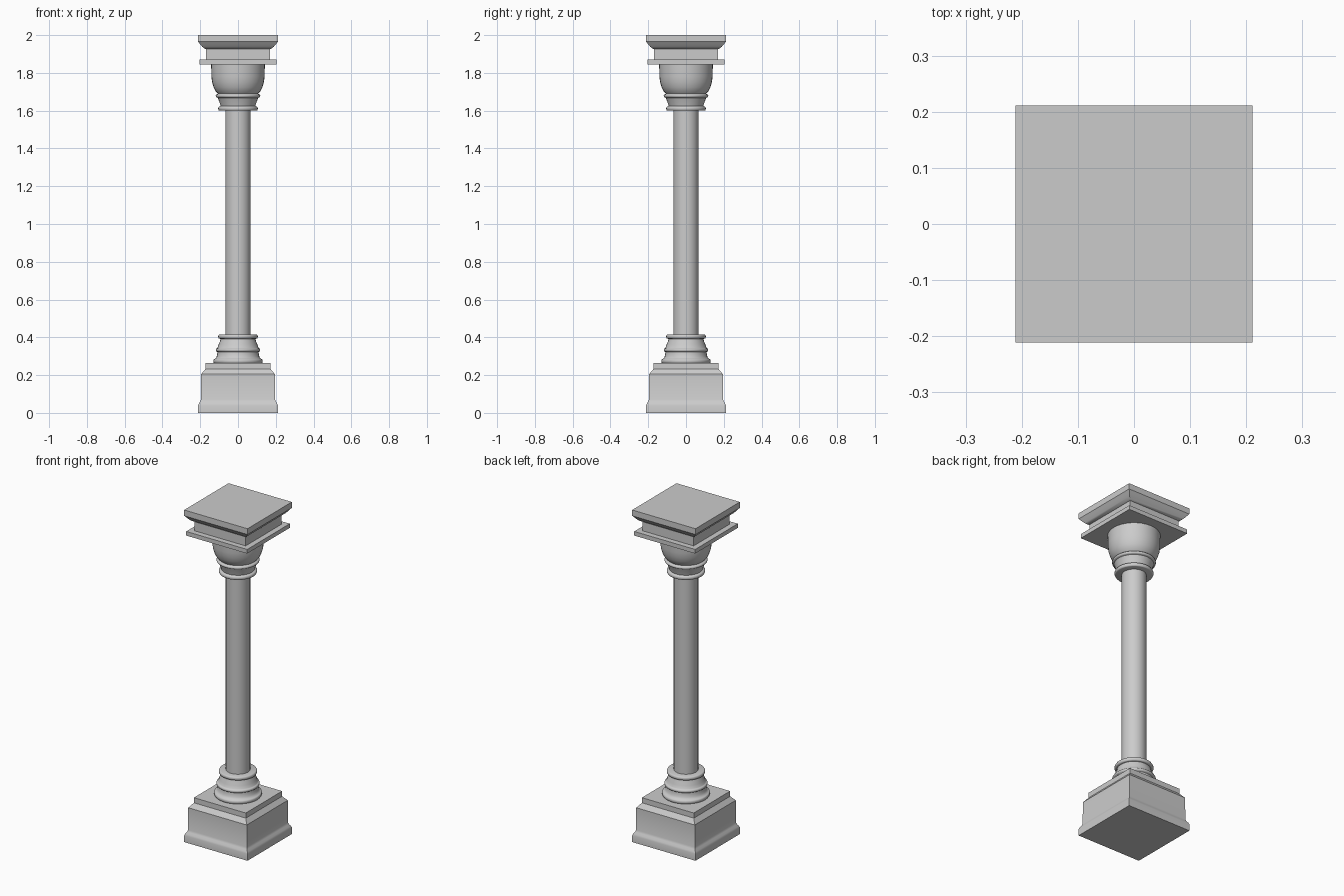
import bpy, bmesh, math

if "Cube" in bpy.data.objects:
    bpy.data.objects.remove(bpy.data.objects["Cube"])


def loft(name, profile, sides, smooth_angle):
    """Stack regular rings of (half width or radius, z); 4 sides gives an axis-aligned square."""
    bm = bmesh.new()
    square = sides == 4
    k = math.sqrt(2) if square else 1
    off = math.pi / 4 if square else 0
    rings = []
    for r, z in profile:
        rings.append([bm.verts.new((r * k * math.cos(off + 2 * math.pi * i / sides),
                                    r * k * math.sin(off + 2 * math.pi * i / sides), z))
                      for i in range(sides)])
    for a, b in zip(rings, rings[1:]):
        for i in range(sides):
            j = (i + 1) % sides
            bm.faces.new((a[i], a[j], b[j], b[i]))
    bm.faces.new(rings[0][::-1])
    bm.faces.new(rings[-1])
    mesh = bpy.data.meshes.new(name)
    bm.to_mesh(mesh)
    bm.free()
    ob = bpy.data.objects.new(name, mesh)
    bpy.context.collection.objects.link(ob)
    bpy.ops.object.select_all(action='DESELECT')
    ob.select_set(True)
    bpy.context.view_layer.objects.active = ob
    bpy.ops.object.shade_smooth_by_angle(angle=math.radians(smooth_angle))
    return ob


def bead(r, z0, z1, depth, n=6):
    """Half-round moulding bulging out to radius r between z0 and z1."""
    return [(r - depth + depth * math.sin(math.pi * i / n),
             (z0 + z1) / 2 - (z1 - z0) / 2 * math.cos(math.pi * i / n)) for i in range(n + 1)]


# Square pedestal: flared foot, die, sloped shoulder, upper step
loft("pedestal", [(0.211, 0), (0.211, 0.04), (0.207, 0.05), (0.200, 0.06), (0.196, 0.072),
                  (0.195, 0.205), (0.173, 0.232), (0.173, 0.263)], 4, 30)

# Round base mouldings
loft("column_base", bead(0.131, 0.263, 0.285, 0.006)
     + [(0.119, 0.288), (0.113, 0.298), (0.110, 0.312), (0.109, 0.322)]
     + bead(0.118, 0.324, 0.342, 0.007)
     + [(0.108, 0.345), (0.103, 0.362), (0.096, 0.378), (0.092, 0.392)]
     + bead(0.105, 0.393, 0.415, 0.007), 32, 40)

# Shaft
loft("shaft", [(0.067, 0.41), (0.067, 1.605)], 32, 40)

# Neck rings and bell of the capital
loft("capital_bell", bead(0.105, 1.6, 1.622, 0.007)
     + [(0.092, 1.625), (0.096, 1.638), (0.102, 1.655), (0.107, 1.668)]
     + bead(0.118, 1.67, 1.687, 0.007)
     + [(0.106, 1.69), (0.119, 1.704), (0.129, 1.724), (0.137, 1.75),
        (0.141, 1.78), (0.142, 1.846)], 32, 40)

# Square slab, block and flared top
loft("abacus", [(0.203, 1.845), (0.203, 1.87)], 4, 30)
loft("top_block", [(0.170, 1.868), (0.170, 1.926), (0.178, 1.929), (0.189, 1.938),
                   (0.200, 1.951), (0.211, 1.965), (0.211, 2.0)], 4, 30)
